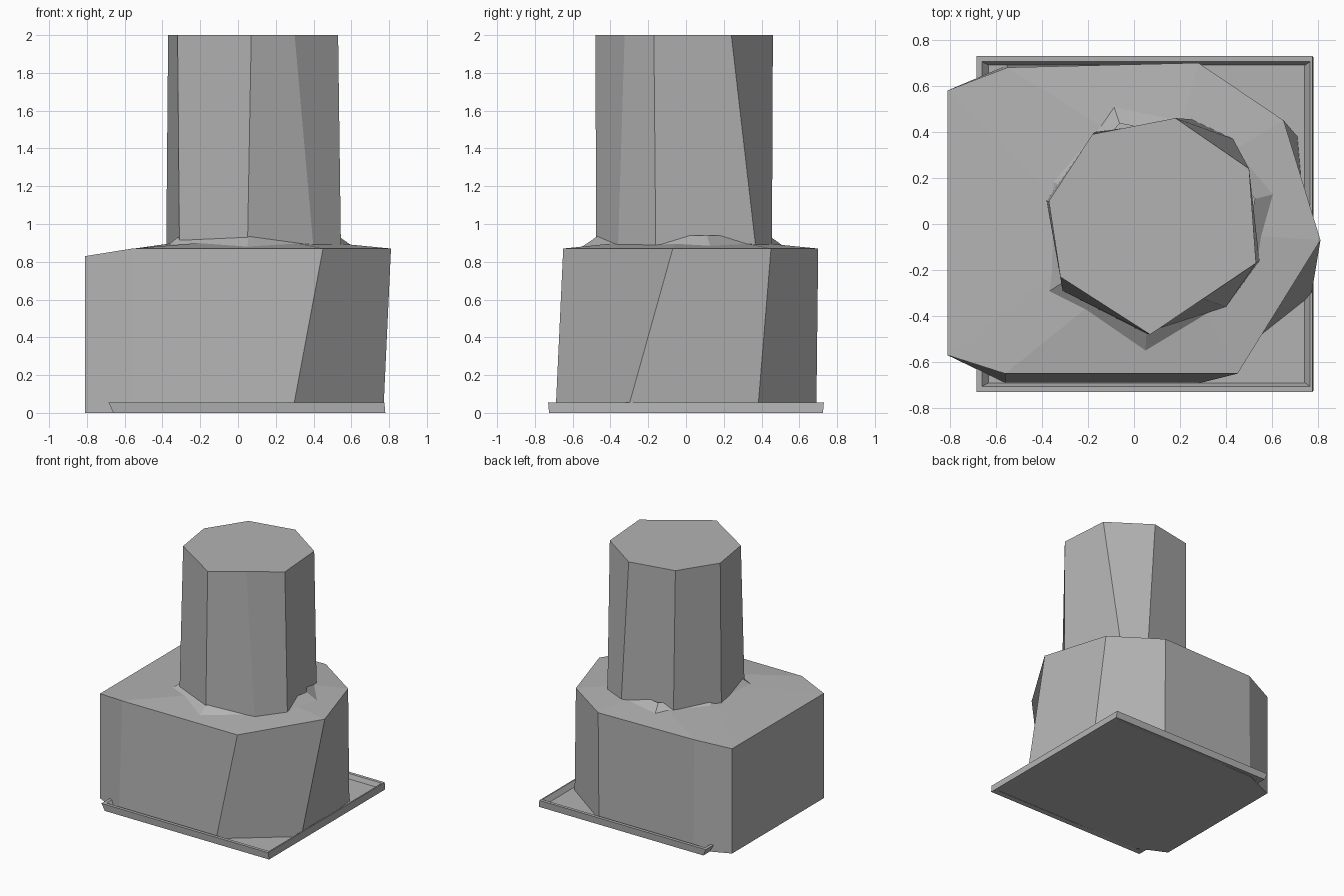
import bpy

cube = bpy.data.objects.get("Cube")
if cube:
    bpy.data.objects.remove(cube)

grey = bpy.data.materials.new("plain grey")
grey.use_nodes = True
colour = (0.45, 0.45, 0.45, 1)
grey.diffuse_color = colour
grey.node_tree.nodes["Principled BSDF"].inputs["Base Color"].default_value = colour


def ring(points, z):
    """Lift a flat outline to a height."""
    return [(x, y, z) for x, y in points]


def loft(name, rings, cap_start=True, cap_end=True, closed=False):
    """Join matching outlines with side faces and optional end caps."""
    n = len(rings[0])
    verts = [v for r in rings for v in r]
    faces = []
    count = len(rings)
    for k in range(count if closed else count - 1):
        a, b = k * n, (k + 1) % count * n
        for i in range(n):
            j = (i + 1) % n
            faces.append((a + i, a + j, b + j, b + i))
    if cap_start:
        faces.append(tuple(reversed(range(n))))
    if cap_end:
        faces.append(tuple(range((count - 1) * n, count * n)))
    mesh = bpy.data.meshes.new(name)
    mesh.from_pydata(verts, [], faces)
    mesh.materials.append(grey)
    obj = bpy.data.objects.new(name, mesh)
    bpy.context.collection.objects.link(obj)
    return obj


def inset(x0, x1, y, z):
    return ring([(x0, -y), (x1, -y), (x1, y), (x0, y)], z)


# Square tray: leaning rim around a thin floor
loft("tray_rim", [inset(-0.66, 0.78, 0.725, 0), inset(-0.685, 0.775, 0.73, 0.055),
                  inset(-0.66, 0.765, 0.705, 0.055), inset(-0.62, 0.735, 0.685, 0.005)],
     False, False, True)
loft("tray_floor", [inset(-0.64, 0.74, 0.69, 0.008), inset(-0.64, 0.74, 0.69, 0.02)])

# Block-shaped body, faceted on the right and squared off on the left
foot = [(-0.56, -0.69), (0.29, -0.69), (0.77, -0.31), (0.71, 0.38),
        (0.28, 0.69), (-0.55, 0.69), (-0.81, 0.58), (-0.81, -0.57)]
shoulder = [(-0.56, -0.65), (0.45, -0.65), (0.81, -0.07), (0.65, 0.45),
            (0.28, 0.70), (-0.55, 0.68), (-0.81, 0.58), (-0.81, -0.57)]
neck = [(-0.2, -0.36), (0.3, -0.36), (0.5, -0.05), (0.4, 0.3),
        (0.2, 0.4), (-0.1, 0.4), (-0.34, 0.1), (-0.34, -0.2)]
loft("body", [[(x, y, 0.0 if x < -0.5 else 0.012) for x, y in foot],
              [(x, y, 0.83 if x < -0.7 else 0.87) for x, y in shoulder],
              ring(neck, 0.9)])

# Seven-sided column, slightly twisted
column_foot = [(-0.31, -0.29), (0.05, -0.475), (0.40, -0.36), (0.545, -0.16),
               (0.43, 0.37), (0.25, 0.455), (-0.17, 0.40), (-0.38, 0.10)]
column_top = [(-0.32, -0.23), (0.07, -0.48), (0.30, -0.325), (0.53, -0.17),
              (0.50, 0.24), (0.18, 0.46), (-0.18, 0.39), (-0.37, 0.10)]
loft("column", [ring(column_foot, 0.87), ring(column_top, 2)])

# Jagged skirt where the column meets the body
hem = [(-0.38, -0.30), (0.05, -0.55), (0.40, -0.37), (0.55, -0.16), (0.61, 0.13),
       (0.43, 0.37), (0.25, 0.46), (-0.09, 0.52), (-0.37, 0.19)]
cx = 0.08
loft("skirt", [ring(hem, 0.88),
               [(cx + (x - cx) * 0.84, y * 0.84, 0.94) for x, y in hem]], False, False)
